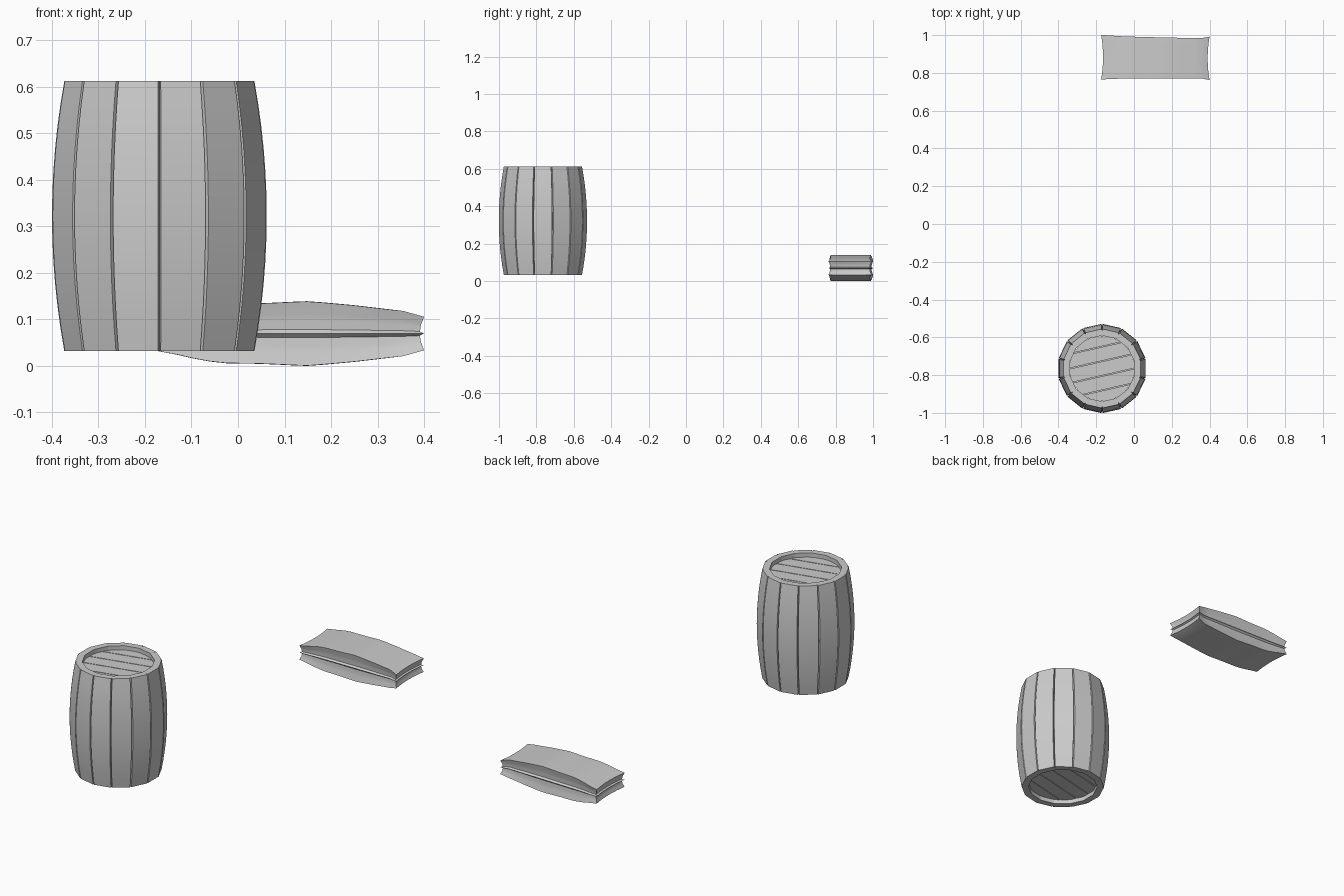
import bpy, bmesh
from math import sin, cos, pi, radians
from mathutils import Vector, Matrix

cube = bpy.data.objects.get("Cube")
if cube:
    bpy.data.objects.remove(cube)

grey = bpy.data.materials.new("plain_grey")
grey.use_nodes = True
COLOUR = (0.6, 0.6, 0.6, 1)
grey.diffuse_color = COLOUR
grey.node_tree.nodes["Principled BSDF"].inputs["Base Color"].default_value = COLOUR

STAVES = 14
CX, CY = -0.169, -0.765
Z0, Z1 = 0.032, 0.612
STEP = 2 * pi / STAVES


def finish(name, bm, angle=25):
    bmesh.ops.recalc_face_normals(bm, faces=bm.faces[:])
    mesh = bpy.data.meshes.new(name)
    bm.to_mesh(mesh)
    bm.free()
    mesh.materials.append(grey)
    obj = bpy.data.objects.new(name, mesh)
    bpy.context.collection.objects.link(obj)
    bpy.ops.object.select_all(action='DESELECT')
    obj.select_set(True)
    bpy.context.view_layer.objects.active = obj
    bpy.ops.object.shade_smooth_by_angle(angle=radians(angle))
    return obj


def barrel_staves():
    """Bulging shell with a V groove between staves and a flat rim."""
    bm = bmesh.new()
    rows = 12
    profile = []
    for i in range(rows + 1):
        t = i / rows
        bulge = 1 - (2 * t - 1) ** 2
        profile.append((0.209 + 0.027 * bulge, Z0 + (Z1 - Z0) * t, 0.011))
    profile += [(0.174, Z1, 0), (0.174, Z0, 0)]
    rings = []
    for r, z, groove in profile:
        ring = []
        for s in range(STAVES):
            a = -pi / 2 + s * STEP
            for da, dr in ((0, groove), (0.014, 0), (STEP - 0.014, 0)):
                ring.append(bm.verts.new((CX + (r - dr) * cos(a + da),
                                          CY + (r - dr) * sin(a + da), z)))
        rings.append(ring)
    n = STAVES * 3
    for k, lower in enumerate(rings):
        upper = rings[(k + 1) % len(rings)]
        for j in range(n):
            bm.faces.new((lower[j], lower[(j + 1) % n], upper[(j + 1) % n], upper[j]))
    return finish("barrel_staves", bm)


def disc(bm, z, depth):
    bmesh.ops.create_cone(bm, cap_ends=True, segments=STAVES, radius1=0.176,
                          radius2=0.176, depth=depth,
                          matrix=Matrix.Translation((CX, CY, z))
                          @ Matrix.Rotation(-pi / 2, 4, 'Z'))


def barrel_head(name, z, inward):
    """Five planks with narrow gaps over a backing disc."""
    bm = bmesh.new()
    across = Vector((-sin(STEP / 2), cos(STEP / 2), 0))
    cuts = (-0.2, -0.113, -0.038, 0.038, 0.113, 0.2)
    gap = 0.002
    for lo, hi in zip(cuts, cuts[1:]):
        part = bmesh.new()
        disc(part, z, 0.016)
        for offset, normal in ((lo + gap, -across), (hi - gap, across)):
            cut = bmesh.ops.bisect_plane(
                part, geom=part.verts[:] + part.edges[:] + part.faces[:],
                plane_co=Vector((CX, CY, z)) + across * offset,
                plane_no=normal, clear_outer=True)
            edges = [e for e in cut["geom_cut"] if isinstance(e, bmesh.types.BMEdge)]
            if edges:
                bmesh.ops.holes_fill(part, edges=edges, sides=0)
        temp = bpy.data.meshes.new("plank")
        part.to_mesh(temp)
        part.free()
        bm.from_mesh(temp)
        bpy.data.meshes.remove(temp)
    disc(bm, z + inward * 0.007, 0.014)
    return finish(name, bm)


def blend(points, x):
    """Smoothly interpolate (x, value) pairs."""
    for (xa, a), (xb, b) in zip(points, points[1:]):
        if x <= xb:
            t = max(0, (x - xa) / (xb - xa))
            return a + (b - a) * t
    return points[-1][1]


def sack():
    """Flattened bag: rippled top, seam ridge on the sides, flared corners."""
    height = [(-0.17, 0.036), (-0.1, 0.053), (-0.04, 0.064), (0.05, 0.065), (0.15, 0.07),
              (0.25, 0.061), (0.36, 0.048), (0.39, 0.036)]
    width = [(-0.17, 0.118), (-0.05, 0.111), (0.15, 0.108), (0.36, 0.106), (0.39, 0.115)]
    seam = [(0, 0.0), (0.12, 0.009), (0.5, 0.007), (1, 0.0)]
    bm = bmesh.new()
    bmesh.ops.create_cube(bm, size=2)
    bmesh.ops.subdivide_edges(bm, edges=bm.edges[:], cuts=15, use_grid_fill=True)
    for vert in bm.verts:
        u, v, w = vert.co
        x = 0.113 + 0.277 * u
        inset = blend(seam, abs(w))
        half = blend(height, x)
        y = 0.88 - 0.003 * u + v * blend(width, x)
        if abs(v) > 0.99:
            y -= v * inset
        if abs(u) > 0.99:
            x += u * (0.01 * v * v - inset)
        vert.co = (x, y, 0.07 + w * half)
    # soften the ripples while keeping the ends in place
    inner = [v for v in bm.verts if -0.14 < v.co.x < 0.35]
    bmesh.ops.smooth_vert(bm, verts=inner, factor=0.3, use_axis_z=True,
                          use_axis_x=False, use_axis_y=False)
    low = min(v.co.z for v in bm.verts)
    bmesh.ops.translate(bm, verts=bm.verts[:], vec=(0, 0, -low))
    return finish("sack", bm, 40)


barrel_staves()
barrel_head("barrel_lid", Z1 - 0.03, -1)
barrel_head("barrel_bottom", Z0 + 0.03, 1)
sack()
